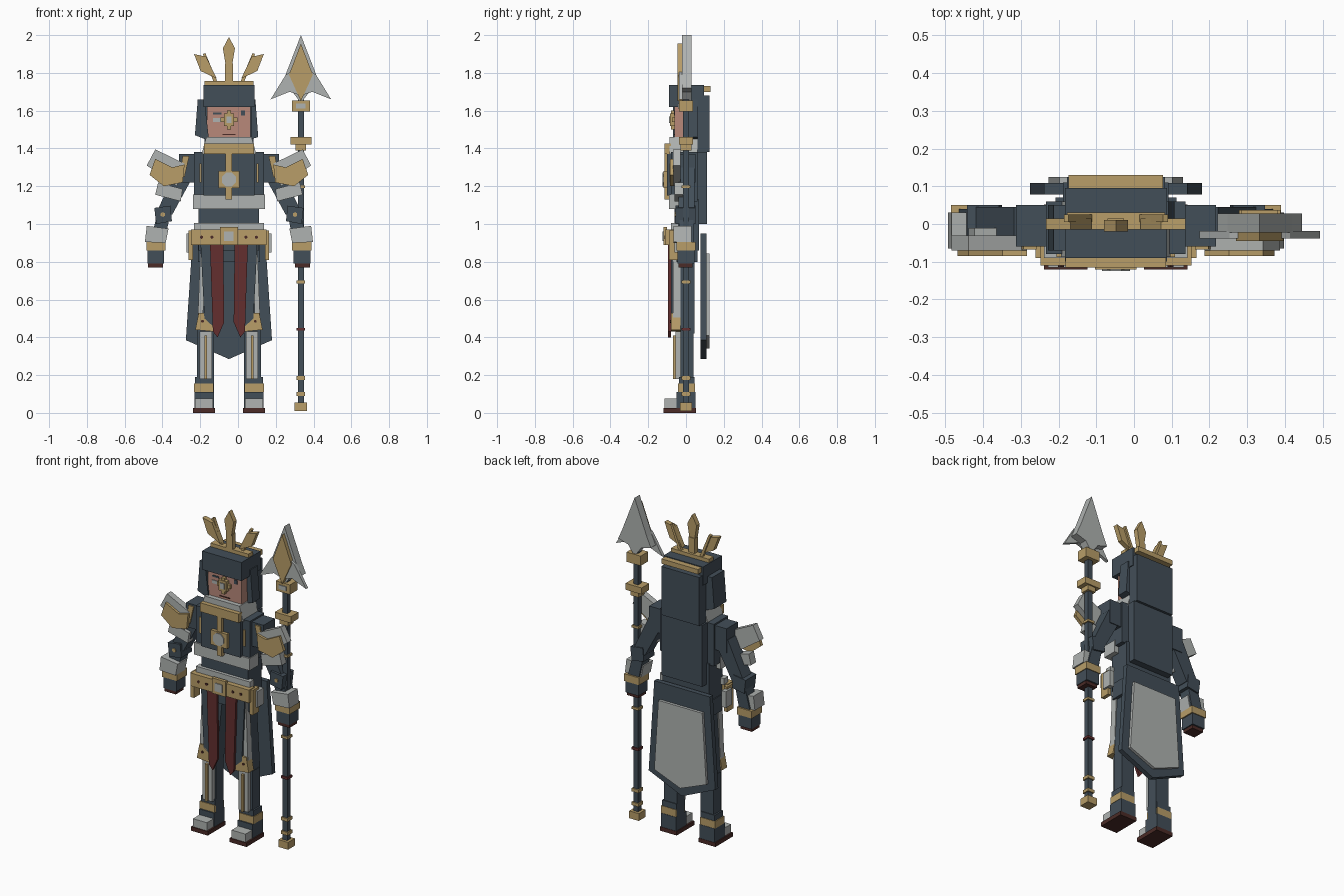
import bpy, bmesh, math

cube = bpy.data.objects.get("Cube")
if cube:
    bpy.data.objects.remove(cube, do_unlink=True)

BODY_X = -.048    # the figure stands left of centre, the spear balances it
SPEAR_X = .381    # spear position measured from the middle of the body


def colour(name, red, green, blue):
    mat = bpy.data.materials.new(name)
    mat.use_nodes = True
    mat.diffuse_color = (red, green, blue, 1)
    shader = next(n for n in mat.node_tree.nodes if n.type == "BSDF_PRINCIPLED")
    shader.inputs["Base Color"].default_value = (red, green, blue, 1)
    return mat


slate = colour("slate cloth", .055, .077, .098)
gold = colour("dull gold", .48, .34, .14)
silver = colour("pale steel", .43, .45, .44)
red = colour("dark red cloth", .125, .028, .028)
skin = colour("skin", .48, .25, .195)
leather = colour("brown leather", .07, .024, .02)


def slab(name, mat, outline, y, pair=False, shift=0):
    """Extrude an outline in the x-z plane between two depths, optionally with its mirror twin."""
    for side in ((1, -1) if pair else (1,)):
        bm = bmesh.new()
        front, back = [[bm.verts.new((BODY_X + side * (px + shift), depth, pz))
                        for px, pz in outline] for depth in y]
        bm.faces.new(front)
        bm.faces.new(back[::-1])
        for i in range(len(outline)):
            j = (i + 1) % len(outline)
            bm.faces.new((front[i], back[i], back[j], front[j]))
        bmesh.ops.recalc_face_normals(bm, faces=bm.faces)
        label = ("left_" if side > 0 else "right_") + name if pair else name
        mesh = bpy.data.meshes.new(label)
        bm.to_mesh(mesh)
        bm.free()
        mesh.materials.append(mat)
        bpy.context.collection.objects.link(bpy.data.objects.new(label, mesh))


def box(name, mat, x, y, z, pair=False, shift=0):
    """A box; a single x value means half the width about the middle."""
    left, right = x if isinstance(x, tuple) else (-x, x)
    low, high = z
    slab(name, mat, [(left, low), (right, low), (right, high), (left, high)], y, pair, shift)


def symmetric(half):
    """Complete an outline from its +x half."""
    return half + [(-px, pz) for px, pz in reversed(half) if px]


def disc(name, mat, radius, x, z, y, sides, pair=False):
    ring = [math.tau * (i + .5) / sides for i in range(sides)]
    slab(name, mat, [(x + radius * math.cos(a), z + radius * math.sin(a)) for a in ring], y, pair)


# Head and helmet
box("head", skin, x=.115, y=(-.06, .07), z=(1.4, 1.64))
box("helmet_cap", slate, x=.135, y=(-.09, .095), z=(1.62, 1.735))
box("helmet_back", slate, x=.13, y=(.06, .125), z=(1.38, 1.68))
box("helmet_back_band", gold, x=.125, y=(.09, .13), z=(1.7, 1.73))
slab("right_cheek_guard", slate,
     [(-.13, 1.66), (-.165, 1.66), (-.18, 1.47), (-.105, 1.44)], y=(-.07, .05))
slab("left_cheek_guard", slate,
     [(.115, 1.66), (.14, 1.66), (.155, 1.46), (.12, 1.45)], y=(-.01, .06))

# Face
box("left_eye", slate, x=(.065, .085), y=(-.064, -.059), z=(1.575, 1.6))
box("right_eye", slate, x=(-.085, -.04), y=(-.064, -.059), z=(1.58, 1.59))
box("right_eye_white", silver, x=(-.085, -.04), y=(-.064, -.059), z=(1.54, 1.56))
box("mouth", leather, x=.035, y=(-.064, -.059), z=(1.472, 1.477))
box("nose_guard", gold, x=.027, y=(-.085, -.055), z=(1.52, 1.585))
box("nose_guard_bar", gold, x=.045, y=(-.075, -.055), z=(1.54, 1.565))
box("nose_guard_stem", gold, x=.01, y=(-.08, -.055), z=(1.5, 1.6))
box("nose_guard_inset", silver, x=.014, y=(-.09, -.084), z=(1.535, 1.57))

# Crown
box("crown_band", gold, x=.13, y=(-.015, .03), z=(1.735, 1.757))
box("crown_stem", gold, x=.022, y=(-.015, .015), z=(1.73, 1.85))
slab("crown_middle_leaf", gold,
     symmetric([(0, 1.99), (.032, 1.93), (.017, 1.84)]), y=(-.02, .01))
slab("crown_leaf", gold,
     [(.185, 1.9), (.12, 1.885), (.065, 1.77), (.15, 1.81)], y=(-.015, .015), pair=True)
slab("crown_twig", gold,
     [(.125, 1.905), (.138, 1.9), (.08, 1.75), (.06, 1.75)], y=(.005, .025), pair=True)

# Torso
slab("collar", silver, symmetric([(.12, 1.46), (.145, 1.37)]), y=(-.088, .06))
box("collar_trim", gold, x=.133, y=(-.115, -.08), z=(1.37, 1.425))
box("chest", slate, x=.185, y=(-.08, .06), z=(1.12, 1.38))
box("breastplate", slate, x=.135, y=(-.1, -.07), z=(1.15, 1.37))
box("chest_strap", gold, x=(.145, .157), y=(-.088, -.079), z=(1.22, 1.32), pair=True)
box("rib_plate", silver, x=.19, y=(-.09, 0), z=(1.08, 1.155))
box("waist", slate, x=.16, y=(-.06, .07), z=(.86, 1.13))
box("back_plate", slate, x=.14, y=(.055, .11), z=(1, 1.38))
box("chest_stripe", gold, x=.017, y=(-.115, -.09), z=(1.13, 1.37))
box("medallion", gold, x=.055, y=(-.12, -.09), z=(1.19, 1.28))
disc("medallion_gem", silver, radius=.04, x=0, z=1.235, y=(-.125, -.115), sides=8)

# Belt
box("belt", gold, x=.2, y=(-.11, -.055), z=(.89, .97))
box("belt_lining", silver, x=.185, y=(-.08, -.04), z=(.965, 1.005))
box("belt_end", gold, x=(.19, .213), y=(-.09, -.03), z=(.81, .965), pair=True)
box("hip_flap", silver, x=(.195, .225), y=(-.06, 0), z=(.85, .95), pair=True)
box("buckle", gold, x=.047, y=(-.12, -.1), z=(.89, .985))
box("buckle_inset", silver, x=.025, y=(-.125, -.118), z=(.91, .96))
for stud_x in (.09, .145):
    disc("belt_stud", leather, radius=.009, x=stud_x, z=.93, y=(-.114, -.108), sides=6, pair=True)
box("pelvis", slate, x=.165, y=(-.05, .06), z=(.8, .9))

# Skirt panels and cape
slab("red_sash", red,
     [(.1, .89), (.03, .89), (.025, .48), (.06, .4), (.085, .43)], y=(-.095, -.08), pair=True)
slab("thigh_cloth", slate,
     [(.15, .89), (.085, .89), (.075, .45), (.13, .5)], y=(-.08, -.055), pair=True)
slab("thigh_trim", silver,
     [(.15, .89), (.12, .89), (.138, .5), (.165, .5)], y=(-.07, -.03), pair=True)
slab("cape", slate,
     symmetric([(0, .285), (.228, .385), (.19, .95)]), y=(.078, .108))
slab("cape_panel", silver,
     symmetric([(0, .34), (.178, .41), (.15, .845)]), y=(.1, .125))

# Legs and boots
slab("thigh", slate,
     [(.03, .9), (.14, .9), (.168, .42), (.08, .42)], y=(-.03, .045), pair=True)
slab("knee_guard", gold,
     [(.125, .53), (.16, .53), (.178, .44), (.075, .43), (.085, .47)], y=(-.08, -.03), pair=True)
disc("knee_stud", leather, radius=.008, x=.14, z=.485, y=(-.084, -.079), sides=6, pair=True)
box("shin", slate, x=(.08, .17), y=(-.03, .04), z=(.1, .43), pair=True)
box("shin_plate", silver, x=(.09, .155), y=(-.055, -.03), z=(.18, .43), pair=True)
box("shin_ridge", gold, x=(.116, .13), y=(-.07, -.05), z=(.18, .41), pair=True)
box("ankle_wrap", slate, x=(.082, .18), y=(-.037, .045), z=(.15, .19), pair=True)
box("ankle_band", gold, x=(.083, .185), y=(-.042, .048), z=(.11, .155), pair=True)
box("boot", slate, x=(.08, .183), y=(-.05, .05), z=(.02, .11), pair=True)
box("toe_cap", silver, x=(.085, .18), y=(-.115, -.04), z=(.02, .075), pair=True)
box("sole", leather, x=(.075, .19), y=(-.12, .052), z=(0, .025), pair=True)

# Arms
box("shoulder", slate, x=(.18, .265), y=(-.06, .05), z=(1.22, 1.37), pair=True)
slab("shoulder_strap", gold,
     [(.21, 1.36), (.245, 1.36), (.262, 1.25), (.235, 1.25)], y=(-.068, -.058), pair=True)
slab("upper_arm", slate,
     [(.18, 1.27), (.27, 1.3), (.38, 1.07), (.3, 1.05)], y=(-.04, .045), pair=True)
slab("pauldron", silver,
     [(.39, 1.395), (.235, 1.32), (.275, 1.2), (.435, 1.31)], y=(-.07, -.03), pair=True)
slab("pauldron_crest", gold,
     [(.39, 1.345), (.3, 1.3), (.235, 1.315), (.245, 1.22), (.345, 1.2), (.42, 1.26)],
     y=(-.085, -.065), pair=True)
slab("arm_plate", silver,
     [(.375, 1.22), (.245, 1.185), (.255, 1.12), (.39, 1.155)], y=(-.06, -.01), pair=True)
slab("elbow", slate,
     [(.395, 1.085), (.31, 1.097), (.302, 1.015), (.385, 1)], y=(-.055, .05), pair=True)
disc("elbow_stud", gold, radius=.013, x=.35, z=1.05, y=(-.06, -.05), sides=6, pair=True)
slab("forearm", slate,
     [(.315, 1.03), (.385, 1.03), (.42, .89), (.345, .89)], y=(-.035, .04), pair=True)
slab("bracer", silver,
     [(.435, .99), (.32, .975), (.335, .9), (.445, .905)], y=(-.065, .03), pair=True)
box("wrist_band", gold, x=(.335, .437), y=(-.05, .05), z=(.86, .905), pair=True)
box("hand", slate, x=(.343, .432), y=(-.045, .045), z=(.79, .86), pair=True)
box("fingers", leather, x=(.35, .428), y=(-.04, .035), z=(.77, .795), pair=True)

# Spear shaft with collars and rings: half width, bottom, top
box("spear_shaft", slate, x=.016, y=(-.016, .016), z=(.03, 1.66), shift=SPEAR_X)
for name, mat, half, low, high in (
        ("spear_butt", gold, .033, .01, .055),
        ("lower_ring", gold, .023, .09, .11),
        ("upper_ring", gold, .023, .175, .195),
        ("red_ring", red, .023, .435, .45),
        ("middle_ring", gold, .023, .685, .7),
        ("grip_ring", gold, .023, 1.19, 1.205),
        ("lower_collar", gold, .055, 1.42, 1.46),
        ("lower_collar_neck", gold, .028, 1.39, 1.42),
        ("upper_collar", gold, .048, 1.595, 1.655)):
    depth = min(half, .037)
    box(name, mat, x=half, y=(-depth, depth), z=(low, high), shift=SPEAR_X)
box("collar_inset", silver, x=.025, y=(-.042, -.035), z=(1.612, 1.638), shift=SPEAR_X)

# Spear head
slab("spear_blade", silver,
     symmetric([(0, 2), (.085, 1.78), (.112, 1.72), (.045, 1.7), (0, 1.64)]),
     y=(-.022, .028), shift=SPEAR_X)
slab("spear_wing_plate", silver,
     symmetric([(0, 1.84), (.08, 1.79), (.16, 1.66), (.06, 1.7), (0, 1.68)]),
     y=(-.038, -.018), shift=SPEAR_X)
slab("spear_inlay", gold,
     symmetric([(0, 1.955), (.063, 1.79), (0, 1.65)]), y=(-.045, -.02), shift=SPEAR_X)
